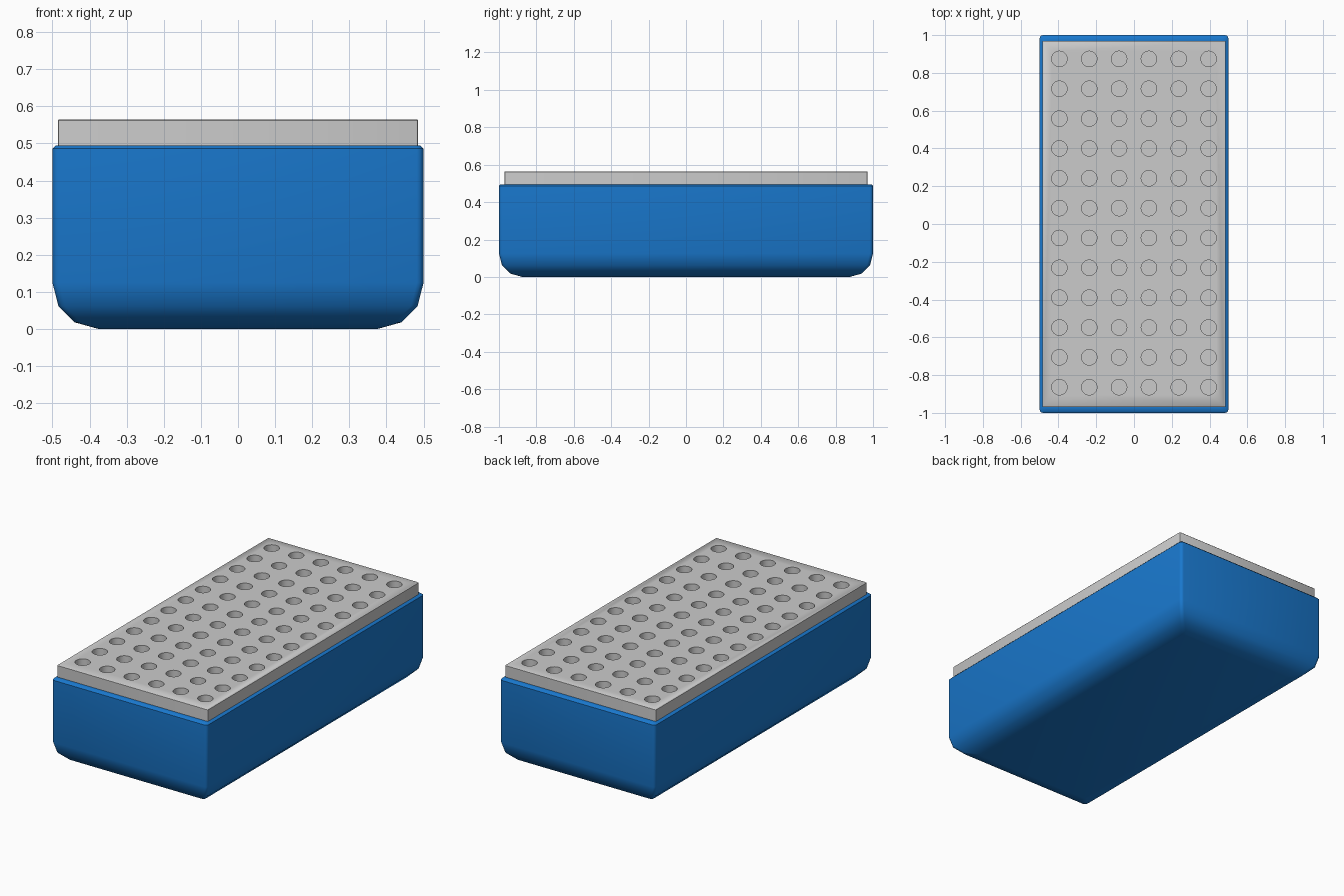
import bpy, bmesh
from math import sin, cos, pi, radians

if "Cube" in bpy.data.objects:
    bpy.data.objects.remove(bpy.data.objects["Cube"])


def rect_loop(bm, hx, hy, z, r, segs):
    """Ring of vertices around a rectangle with rounded corners."""
    ring = []
    for k, (sx, sy) in enumerate([(1, 1), (-1, 1), (-1, -1), (1, -1)]):
        for i in range(segs + 1):
            a = (k + i / segs) * pi / 2
            ring.append(bm.verts.new((sx * (hx - r) + r * cos(a),
                                      sy * (hy - r) + r * sin(a), z)))
    return ring


def loft(name, profile, extra, r, segs):
    """Closed solid through stacked rounded rectangles (half width, z)."""
    bm = bmesh.new()
    rings = [rect_loop(bm, h, h + extra, z, r, segs) for h, z in profile]
    n = len(rings[0])
    for a, b in zip(rings, rings[1:]):
        for i in range(n):
            j = (i + 1) % n
            bm.faces.new((a[i], a[j], b[j], b[i]))
    bm.faces.new(rings[0])
    bm.faces.new(rings[-1])
    bmesh.ops.recalc_face_normals(bm, faces=bm.faces)
    mesh = bpy.data.meshes.new(name)
    bm.to_mesh(mesh)
    bm.free()
    ob = bpy.data.objects.new(name, mesh)
    bpy.context.collection.objects.link(ob)
    return ob


def smooth(ob):
    bpy.ops.object.select_all(action='DESELECT')
    ob.select_set(True)
    bpy.context.view_layer.objects.active = ob
    bpy.ops.object.shade_smooth_by_angle(angle=radians(40))


# Hollow blue tray with rounded bottom edges
tray = loft("tray", [(0.375, 0), (0.44, 0.018), (0.484, 0.062), (0.5, 0.125),
                     (0.5, 0.486), (0.491, 0.495), (0.47, 0.495),
                     (0.47, 0.13), (0.44, 0.06), (0.37, 0.03)], 0.5, 0.018, 3)
blue = bpy.data.materials.new("blue_plastic")
blue.diffuse_color = (0.01, 0.19, 0.62, 1)
blue.use_nodes = True
blue.node_tree.nodes["Principled BSDF"].inputs["Base Color"].default_value = blue.diffuse_color
tray.data.materials.append(blue)
smooth(tray)

# Grey rack: an upside-down shallow shell resting on the tray rim
rack = loft("rack_plate", [(0.465, 0.485), (0.485, 0.485), (0.485, 0.562),
                           (0.482, 0.565)], 0.485, 0.006, 2)
bm = bmesh.new()
bm.from_mesh(rack.data)
bm.faces.ensure_lookup_table()
# Recess the underside so the plate is thin
under = min(bm.faces, key=lambda f: f.calc_center_median().z)
result = bmesh.ops.extrude_discrete_faces(bm, faces=[under])
bmesh.ops.translate(bm, vec=(0, 0, 0.06), verts=result["faces"][0].verts)
bmesh.ops.recalc_face_normals(bm, faces=bm.faces)
bm.to_mesh(rack.data)
bm.free()

# Cutter for the 6 x 12 grid of holes
bm = bmesh.new()
for ix in range(6):
    for iy in range(12):
        made = bmesh.ops.create_cone(bm, cap_ends=True, segments=32,
                                     radius1=0.041, radius2=0.041, depth=0.1)
        bmesh.ops.translate(bm, verts=made["verts"],
                            vec=((ix - 2.5) * 0.158, 0.005 + (iy - 5.5) * 0.158, 0.56))
mesh = bpy.data.meshes.new("hole_cutter")
bm.to_mesh(mesh)
bm.free()
cutter = bpy.data.objects.new("hole_cutter", mesh)
bpy.context.collection.objects.link(cutter)
cutter.hide_render = True

bpy.context.view_layer.objects.active = rack
mod = rack.modifiers.new("holes", 'BOOLEAN')
mod.operation = 'DIFFERENCE'
mod.solver = 'EXACT'
mod.object = cutter
bpy.ops.object.modifier_apply(modifier=mod.name)
bpy.data.objects.remove(cutter)
smooth(rack)
